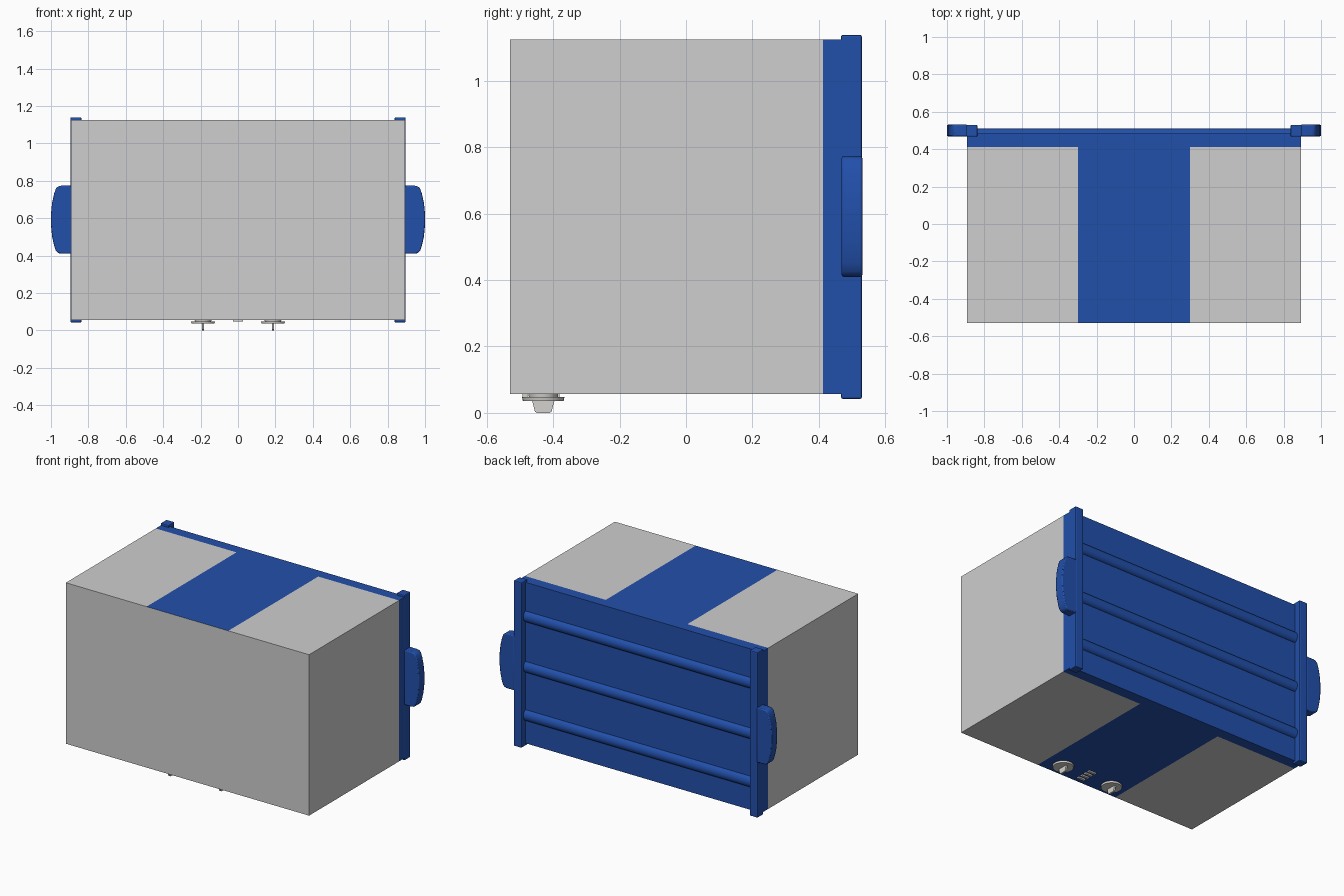
import bpy, bmesh, math
from mathutils import Vector

old = bpy.data.objects.get("Cube")
if old:
    bpy.data.objects.remove(old, do_unlink=True)


def material(name, rgb):
    m = bpy.data.materials.new(name)
    m.use_nodes = True
    m.diffuse_color = (*rgb, 1)
    m.node_tree.nodes["Principled BSDF"].inputs["Base Color"].default_value = (*rgb, 1)
    return m


GREY = material("light grey", (0.62, 0.62, 0.62))
BLUE = material("deep blue", (0.016, 0.08, 0.41))
METAL = material("pale metal", (0.66, 0.65, 0.62))


def finish(name, bm, *mats, bevel=0, smooth=False):
    bmesh.ops.recalc_face_normals(bm, faces=bm.faces)
    me = bpy.data.meshes.new(name)
    bm.to_mesh(me)
    bm.free()
    ob = bpy.data.objects.new(name, me)
    bpy.context.collection.objects.link(ob)
    for m in mats:
        me.materials.append(m)
    if bevel:
        mod = ob.modifiers.new("edge softening", 'BEVEL')
        mod.width, mod.segments = bevel, 2
    if smooth:
        bpy.ops.object.select_all(action='DESELECT')
        ob.select_set(True)
        bpy.context.view_layer.objects.active = ob
        bpy.ops.object.shade_smooth_by_angle(angle=math.radians(35))
    return ob


def box_mesh(lo, hi):
    bm = bmesh.new()
    bmesh.ops.create_cube(bm, size=1)
    for v in bm.verts:
        v.co = Vector([(a + b) / 2 + c * (b - a) for a, b, c in zip(lo, hi, v.co)])
    return bm


def box(name, lo, hi, mat, bevel=0):
    return finish(name, box_mesh(lo, hi), mat, bevel=bevel)


def extrude(name, pts, axis, a, b, mat, bevel=0, smooth=False):
    """Extrude a closed outline along x or y, from a to b."""
    bm = bmesh.new()
    place = (lambda p: (a, *p)) if axis == 'x' else (lambda p: (p[0], a, p[1]))
    face = bm.faces.new([bm.verts.new(place(p)) for p in pts])
    ext = bmesh.ops.extrude_face_region(bm, geom=[face])
    move = Vector((b - a, 0, 0)) if axis == 'x' else Vector((0, b - a, 0))
    bmesh.ops.translate(bm, verts=[g for g in ext["geom"] if isinstance(g, bmesh.types.BMVert)], vec=move)
    return finish(name, bm, mat, bevel=bevel, smooth=smooth)


# Body: cut into a centre stripe and a rear band
W, FRONT, BACK, LOW, HIGH = 0.893, -0.53, 0.485, 0.057, 1.125
STRIPE, BAND = 0.3, 0.413
bm = box_mesh((-W, FRONT, LOW), (W, BACK, HIGH))
for co, no in (((STRIPE, 0, 0), (1, 0, 0)), ((-STRIPE, 0, 0), (1, 0, 0)), ((0, BAND, 0), (0, 1, 0))):
    bmesh.ops.bisect_plane(bm, geom=bm.verts[:] + bm.edges[:] + bm.faces[:], plane_co=co, plane_no=no)
bm.normal_update()
for f in bm.faces:
    c = f.calc_center_median()
    stripe = abs(f.normal.z) > 0.5 and abs(c.x) < STRIPE
    f.material_index = 1 if c.y > BAND or stripe else 0
finish("body", bm, GREY, BLUE)

# Horizontal rounded ribs across the back
for i, z in enumerate((0.245, 0.565, 0.9)):
    arc = [(BACK - 0.003 + 0.028 * math.sin(t), z + 0.036 * math.cos(t))
           for t in (math.pi * k / 10 for k in range(11))]
    extrude(f"back_rib_{i + 1}", arc, 'x', -0.84, 0.84, BLUE, smooth=True)

for side, s in (("left", 1), ("right", -1)):
    # Rear corner posts
    xs = sorted((s * 0.837, s * 0.896))
    box(f"{side}_post", (xs[0], 0.467, 0.042), (xs[1], 0.53, 1.139), BLUE, bevel=0.006)

    # Grip with rounded corners and a gently bowed outer edge
    mid, half = 0.592, 0.182
    upper = [(0.89, half), (0.945, half), (0.962, 0.178), (0.974, 0.166),
             (0.983, 0.14), (0.994, 0.09), (1.0, 0.03)]
    outline = [(s * x, mid + z) for x, z in upper] + [(s * x, mid - z) for x, z in reversed(upper)]
    extrude(f"{side}_grip", outline, 'y', 0.469, 0.531, BLUE, bevel=0.006, smooth=True)

    # Thumb screw: collar, disc and thin tapered key
    x, y = s * 0.187, -0.43
    for part, r, z0, z1 in (("collar", 0.045, 0.046, 0.058), ("disc", 0.064, 0.036, 0.048)):
        bm = bmesh.new()
        bmesh.ops.create_cone(bm, cap_ends=True, segments=32, radius1=r * 0.96, radius2=r, depth=z1 - z0)
        bmesh.ops.translate(bm, verts=bm.verts, vec=(x, y, (z0 + z1) / 2))
        finish(f"{side}_screw_{part}", bm, METAL, smooth=True)
    key = [(y - 0.034, 0.038), (y - 0.025, 0.004), (y - 0.02, 0),
           (y + 0.02, 0), (y + 0.025, 0.004), (y + 0.034, 0.038)]
    extrude(f"{side}_screw_key", key, 'x', x - 0.006, x + 0.006, METAL)

# Four small slats under the front, between the screws
for i in range(4):
    y = -0.485 + i * 0.032
    box(f"underside_slat_{i + 1}", (-0.026, y - 0.008, 0.048), (0.026, y + 0.008, 0.058), METAL)
